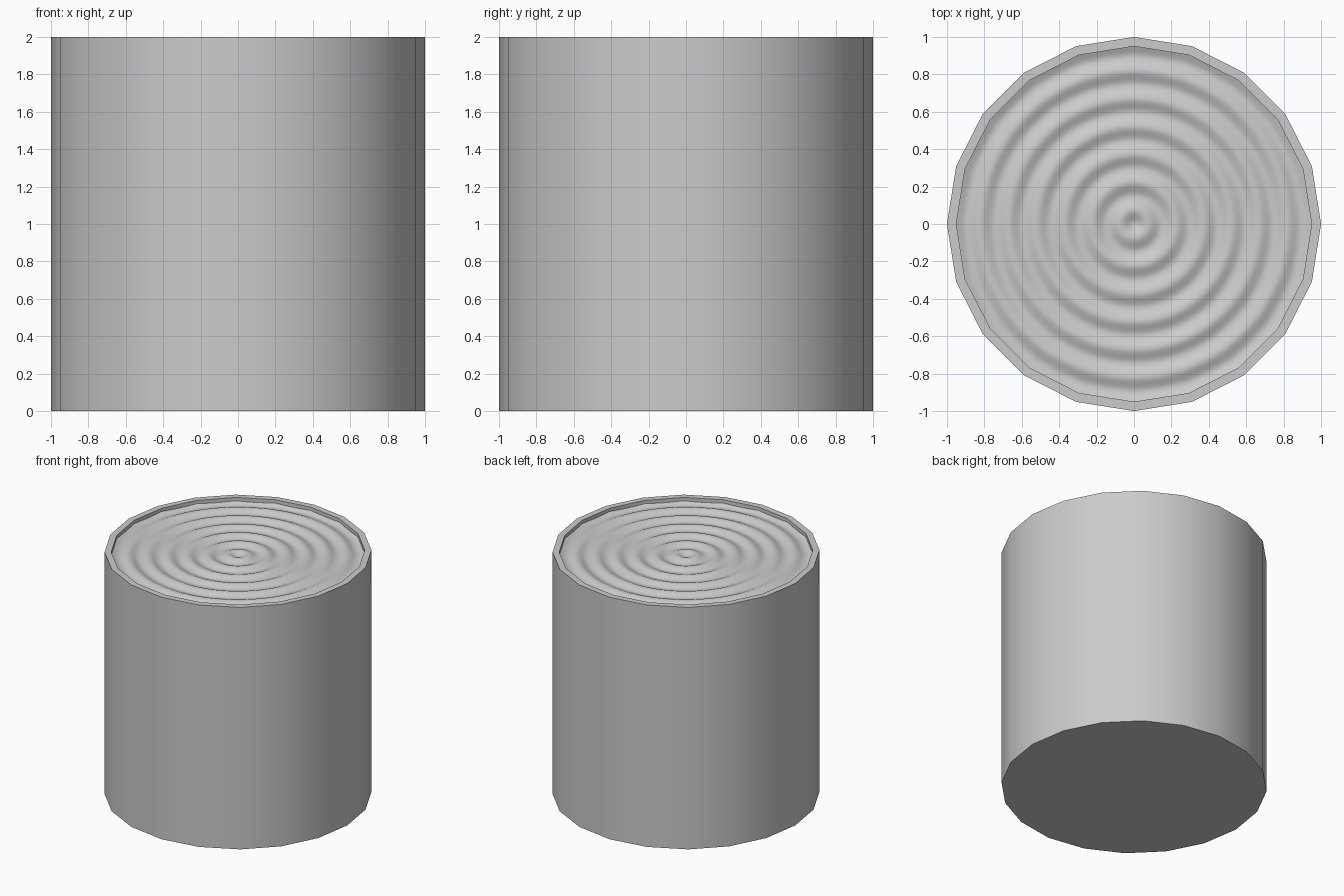
import bpy, bmesh, math

if "Cube" in bpy.data.objects:
    bpy.data.objects.remove(bpy.data.objects["Cube"])

SIDES = 20
R_OUT, R_IN, HEIGHT, FLOOR = 1.0, 0.95, 2.0, 0.05
LEVEL, AMP, PERIOD = 1.965, 0.011, 0.149


def finish(name, bm):
    bmesh.ops.recalc_face_normals(bm, faces=bm.faces)
    mesh = bpy.data.meshes.new(name)
    bm.to_mesh(mesh)
    bm.free()
    ob = bpy.data.objects.new(name, mesh)
    bpy.context.collection.objects.link(ob)
    bpy.ops.object.select_all(action='DESELECT')
    ob.select_set(True)
    bpy.context.view_layer.objects.active = ob
    bpy.ops.object.shade_smooth_by_angle(angle=math.radians(30))
    return ob


def bridge(bm, a, b):
    for i in range(len(a)):
        j = (i + 1) % len(a)
        bm.faces.new((a[i], a[j], b[j], b[i]))


# Cup: 20-sided outer wall, flat rim, inner wall and floor
bm = bmesh.new()
rings = []
for r, z in ((R_OUT, 0), (R_OUT, HEIGHT), (R_IN, HEIGHT), (R_IN, FLOOR)):
    rings.append([bm.verts.new((r * math.cos(math.tau * i / SIDES),
                                r * math.sin(math.tau * i / SIDES), z))
                  for i in range(SIDES)])
for a, b in zip(rings, rings[1:]):
    bridge(bm, a, b)
bm.faces.new(rings[0])
bm.faces.new(rings[-1])
finish("cup", bm)

# Water: round ripples, outer edge following the 20-sided inner wall
SEG, STEPS = 80, 96


def ripple(r):
    return LEVEL - AMP * math.cos(math.tau * r / PERIOD)


bm = bmesh.new()
centre = bm.verts.new((0, 0, ripple(0)))
prev = None
for k in range(1, STEPS + 1):
    ring = []
    for i in range(SEG):
        ang = math.tau * i / SEG
        half = math.pi / SIDES
        edge = R_IN * math.cos(half) / math.cos(ang % (2 * half) - half)
        t = k / STEPS
        r = t * (R_IN + (edge - R_IN) * t ** 4)
        ring.append(bm.verts.new((r * math.cos(ang), r * math.sin(ang), ripple(r))))
    if prev:
        bridge(bm, prev, ring)
    else:
        for i in range(SEG):
            bm.faces.new((centre, ring[i], ring[(i + 1) % SEG]))
    prev = ring
bm.normal_update()
if sum(f.normal.z for f in bm.faces) < 0:
    bmesh.ops.reverse_faces(bm, faces=bm.faces)
water = finish("water_surface", bm)
if water.data.polygons[0].normal.z < 0:
    water.data.flip_normals()
